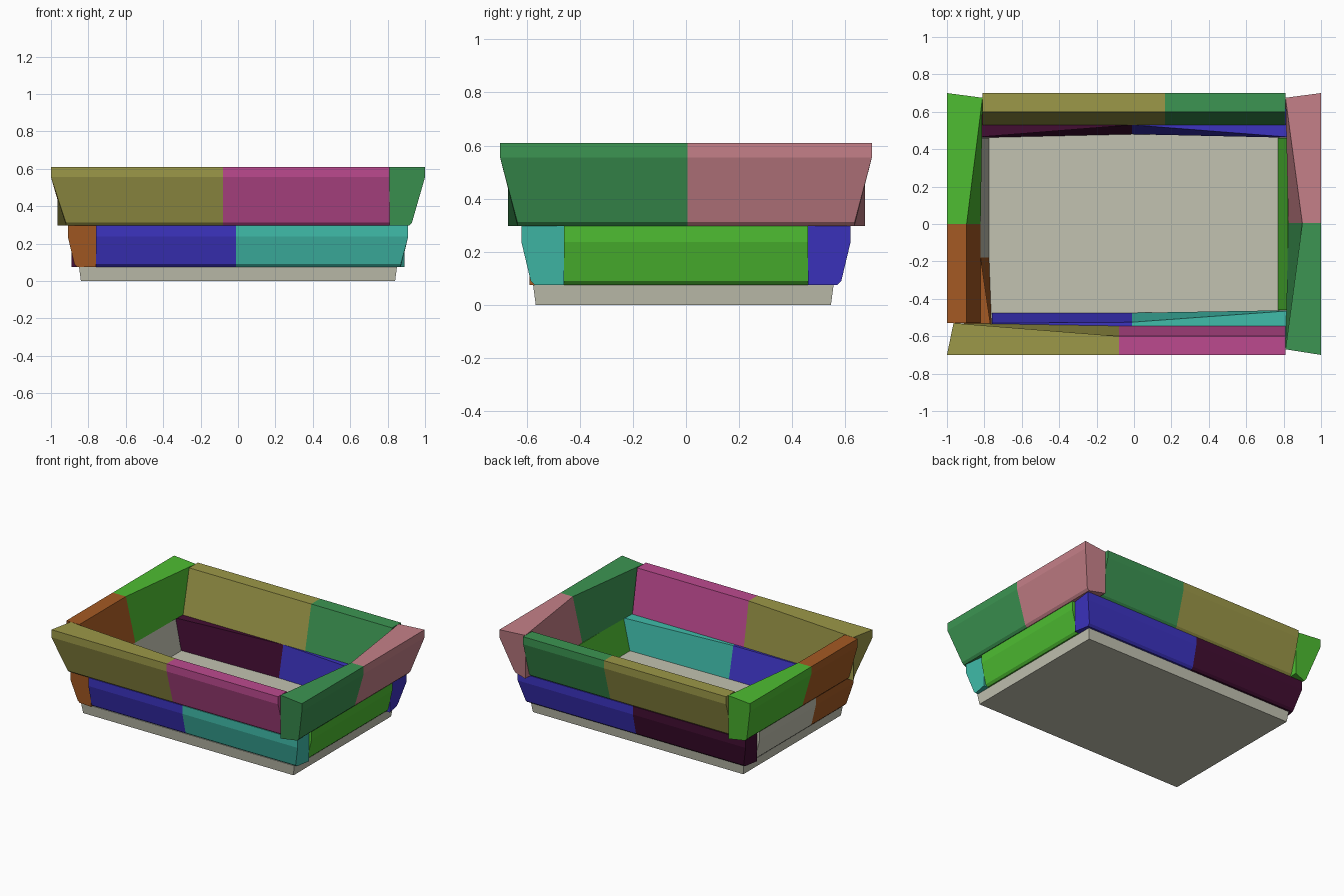
import bpy
import bmesh

cube = bpy.data.objects.get("Cube")
if cube:
    bpy.data.objects.remove(cube, do_unlink=True)


def srgb(r, g, b):
    return tuple(((c / 255 + 0.055) / 1.055) ** 2.4 for c in (r, g, b)) + (1.0,)


def material(name, rgb):
    mat = bpy.data.materials.new(name)
    mat.use_nodes = True
    mat.diffuse_color = srgb(*rgb)
    mat.node_tree.nodes["Principled BSDF"].inputs["Base Color"].default_value = srgb(*rgb)
    return mat


MATS = {name: material(name, rgb) for name, rgb in {
    "cream": (194, 194, 177), "olive": (156, 152, 72), "magenta": (188, 74, 143),
    "green": (60, 149, 82), "pink": (197, 128, 136), "lime": (78, 190, 50),
    "brown": (165, 90, 35), "blue": (60, 51, 192), "teal": (64, 188, 170),
    "maroon": (66, 13, 50)}.items()}


def finish(name, bm, colours):
    bmesh.ops.recalc_face_normals(bm, faces=bm.faces)
    mesh = bpy.data.meshes.new(name)
    bm.to_mesh(mesh)
    bm.free()
    for colour in colours:
        mesh.materials.append(MATS[colour])
    obj = bpy.data.objects.new(name, mesh)
    bpy.context.collection.objects.link(obj)
    return obj


# Maps (distance along the wall, distance outward) to x and y
SIDES = {
    "front": lambda u, v: (u, -v),
    "back": lambda u, v: (u, v),
    "right": lambda u, v: (-v, u),
    "left": lambda u, v: (v, u),
}


def wall(name, side, tier, colours, stations):
    """Loft a wall through stations: (outer top u, outer bottom u, inner u, inner top v, inner bottom v)."""
    z0, z1, lip, reach_x, reach_y, lean = tier
    reach = reach_y if side in ("front", "back") else reach_x
    place = SIDES[side]
    bm = bmesh.new()
    rings = []
    for ut, ub, ui, vt, vb in stations:
        profile = [(ut, reach, z1), (ut, reach, z1 - lip),
                   (ub, reach - lean, z0 + 0.015), (ub, reach - lean - 0.015, z0),
                   (ui, vb, z0), (ui, vt, z1)]
        rings.append([bm.verts.new((*place(u, v), z)) for u, v, z in profile])
    for bay, (a, b) in enumerate(zip(rings, rings[1:])):
        for i in range(len(a)):
            j = (i + 1) % len(a)
            bm.faces.new((a[i], a[j], b[j], b[i])).material_index = bay
    bm.faces.new(rings[0])
    bm.faces.new(rings[-1]).material_index = len(rings) - 2
    return finish(name, bm, colours)


def square(u, vt, vb):
    return (u, u, u, vt, vb)


# Base slab
bm = bmesh.new()
bmesh.ops.create_cube(bm, size=1)
for v in bm.verts:
    grow = 0.01 if v.co.z > 0 else 0
    v.co = (v.co.x * 2 * (0.84 + grow), v.co.y * 2 * (0.556 + grow) - 0.01,
            0.075 if v.co.z > 0 else 0)
finish("base_slab", bm, ["cream"])

# Lower and upper tiers: bottom, top, lip height, reach in x and y, lean
LOWER = (0.075, 0.297, 0.06, 0.91, 0.62, 0.035)
UPPER = (0.297, 0.61, 0.055, 1.0, 0.70, 0.07)

# Lower walls
wall("lower_front_wall", "front", LOWER, ["blue", "teal"],
     [square(-0.76, 0.53, 0.475), square(-0.01, 0.525, 0.475),
      (0.91, 0.87, 0.89, 0.46, 0.46)])
wall("lower_back_wall", "back", LOWER, ["maroon", "blue"],
     [(-0.91, -0.87, -0.89, 0.46, 0.46), square(-0.01, 0.53, 0.48),
      (0.91, 0.87, 0.89, 0.46, 0.46)])
wall("lower_left_wall", "left", LOWER, ["lime"],
     [square(-0.46, 0.82, 0.77), square(0.46, 0.82, 0.77)])
wall("lower_right_wall", "right", LOWER, ["brown", "cream"],
     [(-0.61, -0.58, -0.59, 0.76, 0.76), square(-0.18, 0.82, 0.775),
      square(0.46, 0.82, 0.775)])

# Upper walls
wall("upper_front_wall", "front", UPPER, ["olive", "magenta"],
     [(-1.0, -0.92, -0.965, 0.53, 0.53), square(-0.08, 0.60, 0.545),
      square(0.81, 0.60, 0.545)])
wall("upper_back_wall", "back", UPPER, ["olive", "green"],
     [square(u, 0.60, 0.53) for u in (-0.81, 0.165, 0.81)])
wall("upper_left_wall", "left", UPPER, ["green", "pink"],
     [(-0.70, -0.635, -0.67, 0.81, 0.81), square(0.005, 0.90, 0.825),
      (0.70, 0.635, 0.675, 0.81, 0.81)])
wall("upper_right_wall", "right", UPPER, ["brown", "lime"],
     [square(-0.53, 0.895, 0.82), square(0, 0.895, 0.82),
      (0.70, 0.635, 0.675, 0.81, 0.81)])
